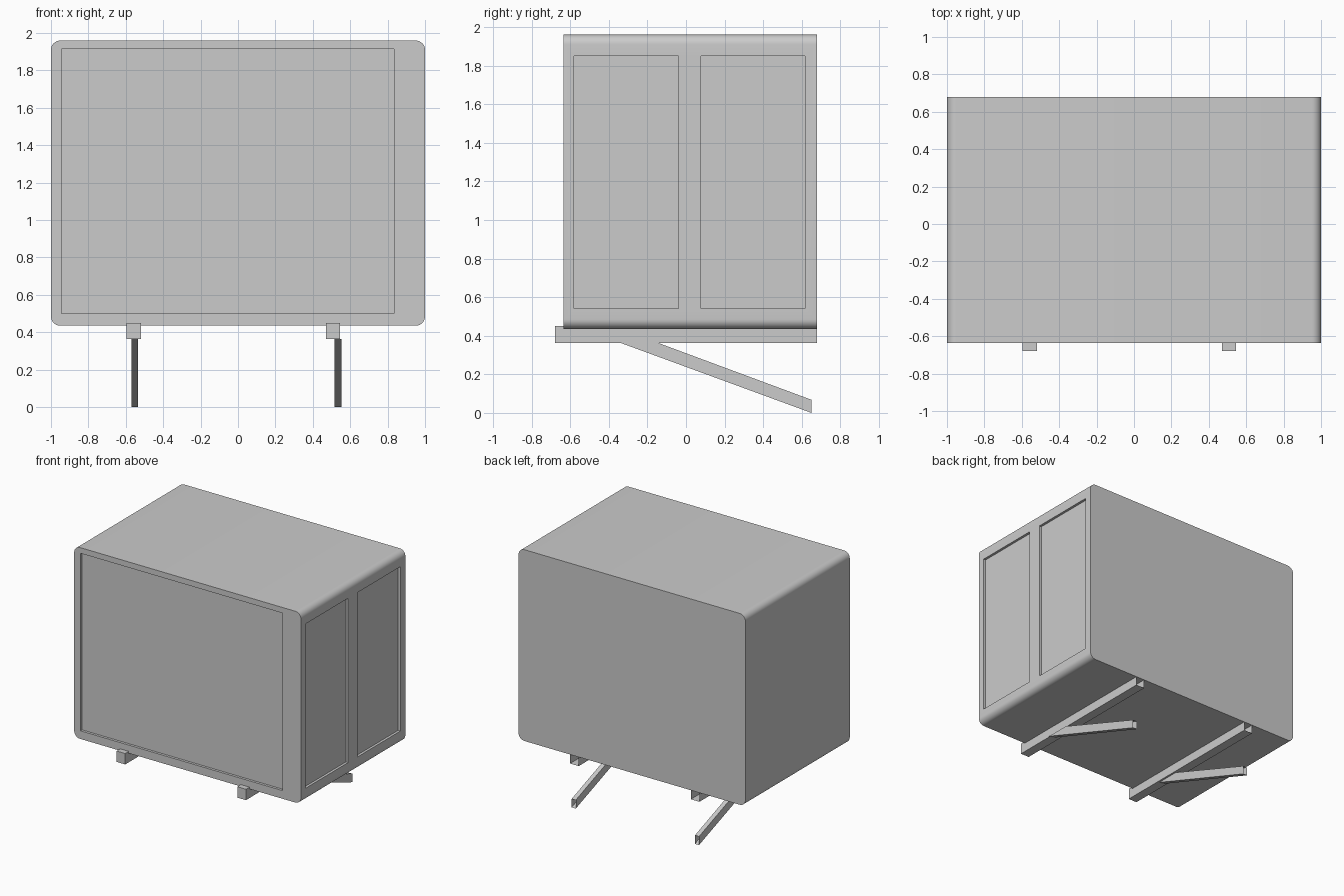
import bpy, bmesh, math
from mathutils import Vector

if "Cube" in bpy.data.objects:
    bpy.data.objects.remove(bpy.data.objects["Cube"])


def prism(name, points, direction, open_faces=()):
    """Extrude a closed 3D outline along direction; drop faces facing open_faces."""
    bm = bmesh.new()
    face = bm.faces.new([bm.verts.new(p) for p in points])
    ext = bmesh.ops.extrude_face_region(bm, geom=[face], use_keep_orig=True)
    verts = [g for g in ext["geom"] if isinstance(g, bmesh.types.BMVert)]
    bmesh.ops.translate(bm, verts=verts, vec=Vector(direction))
    bmesh.ops.recalc_face_normals(bm, faces=bm.faces[:])
    bm.normal_update()
    gone = [f for f in bm.faces if any(f.normal.dot(Vector(d)) > 0.99 for d in open_faces)]
    if gone:
        bmesh.ops.delete(bm, geom=gone, context='FACES_ONLY')
    mesh = bpy.data.meshes.new(name)
    bm.to_mesh(mesh)
    bm.free()
    obj = bpy.data.objects.new(name, mesh)
    bpy.context.collection.objects.link(obj)
    return obj


def box(name, x0, x1, y0, y1, z0, z1, open_faces=()):
    outline = [(x0, y0, z0), (x1, y0, z0), (x1, y0, z1), (x0, y0, z1)]
    return prism(name, outline, (0, y1 - y0, 0), open_faces)


# Cabinet: rounded rectangle extruded front to back
R, STEPS = 0.05, 8
X, Z0, Z1 = 1.0, 0.435, 1.96
outline = []
for cx, cz, start in ((X - R, Z1 - R, 0), (-X + R, Z1 - R, 90),
                      (-X + R, Z0 + R, 180), (X - R, Z0 + R, 270)):
    for i in range(STEPS + 1):
        a = math.radians(start + 90 * i / STEPS)
        outline.append((cx + R * math.cos(a), -0.635, cz + R * math.sin(a)))
body = prism("cabinet_body", outline, (0, 1.315, 0))

# Shallow panel recesses: one on the front, two on the right side
D = 0.02
recesses = [(-0.945, 0.835, -0.7, -0.635 + D, 0.50, 1.915),
            (1 - D, 1.1, -0.58, -0.04, 0.54, 1.85),
            (1 - D, 1.1, 0.078, 0.618, 0.54, 1.85)]
bpy.context.view_layer.objects.active = body
body.select_set(True)
for dims in recesses:
    cutter = box("panel_cutter", *dims)
    cutter.hide_render = True
    mod = body.modifiers.new("panel_recess", 'BOOLEAN')
    mod.operation = 'DIFFERENCE'
    mod.solver = 'EXACT'
    mod.object = cutter
    bpy.ops.object.modifier_apply(modifier=mod.name)
    bpy.data.objects.remove(cutter)
bpy.ops.object.shade_smooth_by_angle(angle=math.radians(30))

# Base rails (open at the back) and slanted struts (open at the lower end)
for side, rail_x, strut_x in (("left", -0.557, -0.552), ("right", 0.508, 0.535)):
    box(side + "_rail", rail_x - 0.038, rail_x + 0.038, -0.68, 0.68, 0.363, 0.45,
        open_faces=[(0, 1, 0)])
    x = strut_x - 0.018
    prism(side + "_strut",
          [(x, -0.34, 0.363), (x, 0.65, 0.0), (x, 0.65, 0.068), (x, -0.145, 0.363)],
          (0.036, 0, 0), open_faces=[(0, 1, 0), (0, 0, 1)])
